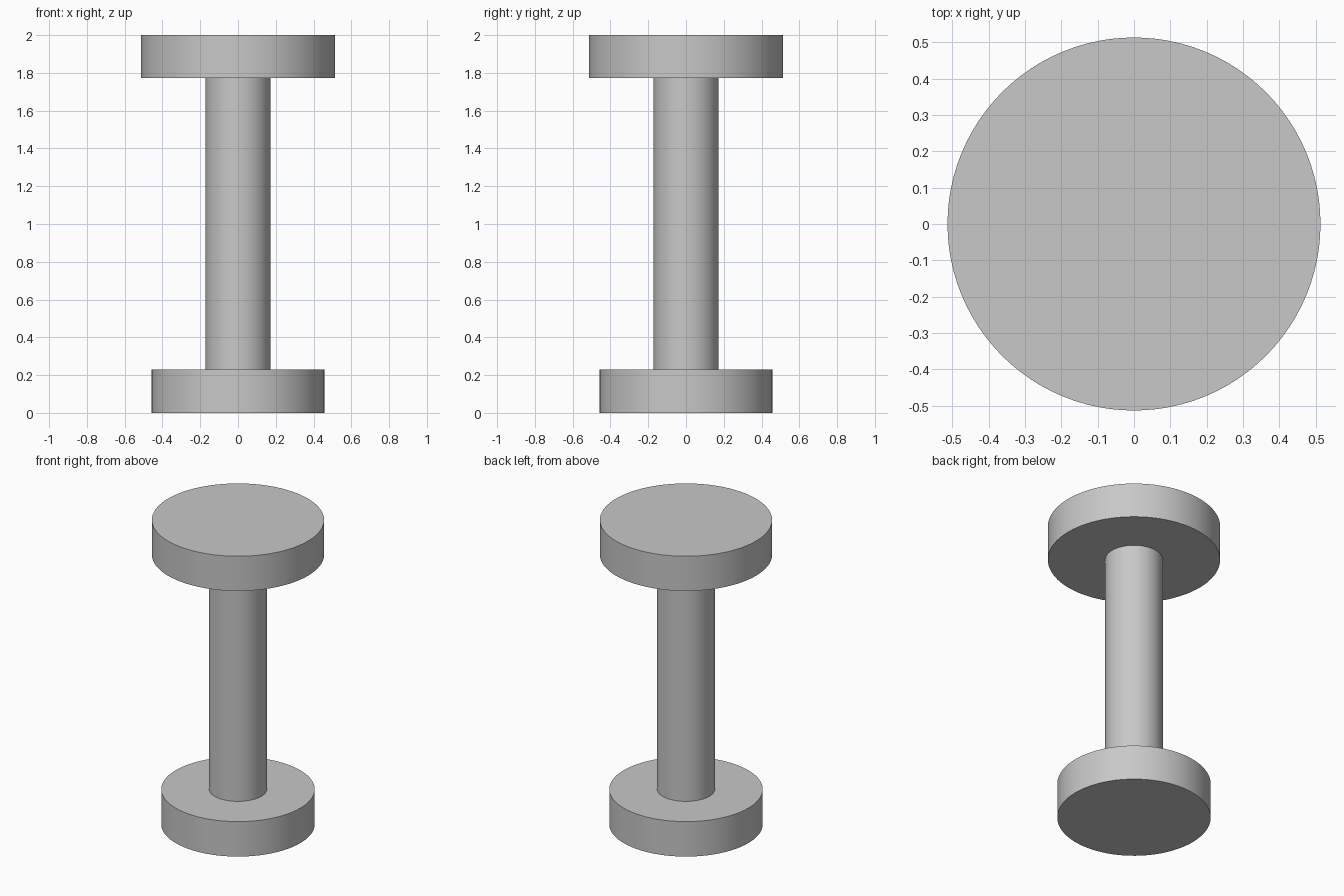
import bpy
import math

cube = bpy.data.objects.get("Cube")
if cube:
    bpy.data.objects.remove(cube, do_unlink=True)

# Single plain grey
grey = bpy.data.materials.new("plain_grey")
grey.use_nodes = True
color = (0.58, 0.58, 0.58, 1)
grey.diffuse_color = color
grey.node_tree.nodes["Principled BSDF"].inputs["Base Color"].default_value = color


def disc(name, radius, bottom, top):
    """Upright smooth cylinder between two heights."""
    bpy.ops.mesh.primitive_cylinder_add(
        vertices=96, radius=radius, depth=top - bottom,
        location=(0, 0, (bottom + top) / 2))
    obj = bpy.context.object
    obj.name = name
    obj.data.materials.append(grey)
    bpy.ops.object.shade_smooth_by_angle(angle=math.radians(30))
    return obj


# Foot, column and wider top plate
disc("base_disc", 0.457, 0, 0.23)
disc("column", 0.172, 0.23, 1.772)
disc("top_disc", 0.513, 1.772, 2)
